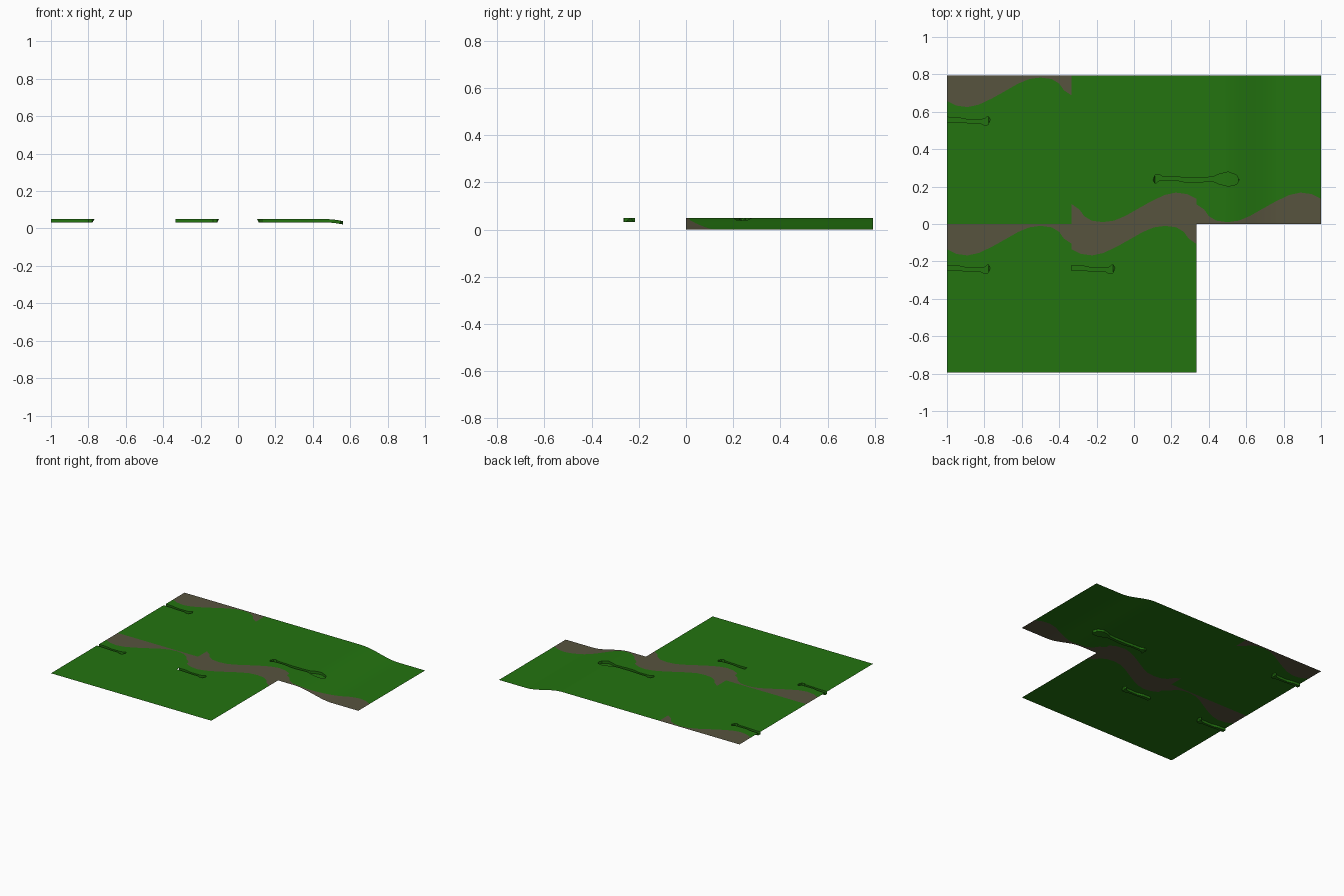
import bpy, bmesh, math

if "Cube" in bpy.data.objects:
    bpy.data.objects.remove(bpy.data.objects["Cube"])

W, D, TOP, DEPTH = 2 / 3, 0.793, 0.05, 0.018


def material(name, rgb):
    m = bpy.data.materials.new(name)
    m.diffuse_color = (*rgb, 1)
    m.use_nodes = True
    m.node_tree.nodes["Principled BSDF"].inputs["Base Color"].default_value = m.diffuse_color
    return m


GRASS = material("grass green", (0.017, 0.175, 0.005))
DIRT = material("dirt brown", (0.097, 0.088, 0.049))


def lerp(points, s, k):
    """Piecewise-linear lookup of column k; s is column 0."""
    for a, b in zip(points, points[1:]):
        if a[0] <= s <= b[0]:
            return a[k] + (b[k] - a[k]) * (s - a[0]) / (b[0] - a[0])
    return points[0][k] if s < points[0][0] else points[-1][k]


# depth of the wavy dirt border along one tile
BORDER = [(0, .135), (.05, .16), (.11, .168), (.17, .155), (.24, .122), (.31, .083),
          (.38, .043), (.44, .018), (.50, .010), (.56, .018), (.60, .042),
          (.625, .078), (W, .106)]

# grooves: position along the tile, near side, far side
CHANNEL = [(0, .222, .248), (.06, .224, .248), (.11, .235, .252), (.18, .234, .254),
           (.20, .232, .265), (.22, .216, .262), (.232, .235, .235), (W, .235, .235)]
POOL = [(0, .235, .235), (W - .229, .235, .235), (W - .215, .212, .262),
        (W - .17, .202, .278), (W - .12, .215, .266), (W - .09, .228, .252),
        (W - .04, .226, .248), (W, .222, .248)]


def ground(x):
    """Flat plateau that eases down to the low ground on the right."""
    u = min(1, max(0, (x - .47) / .31))
    return TOP * (1 - u * u * (3 - 2 * u))


def tile(name, x0, sx, y0, sy, groove):
    bm = bmesh.new()
    stops = {round(i * W / 48, 5) for i in range(49)}
    stops |= {round(p[0], 5) for p in groove + BORDER}
    cols = []
    for s in sorted(stops):
        x, lo, hi = x0 + sx * s, lerp(groove, s, 1), lerp(groove, s, 2)
        z = ground(x)
        low = z - (DEPTH if hi - lo > 1e-4 else 0)
        rows = [(0, z), (lerp(BORDER, s, 1), z), (lo, z), (lo, low), (hi, low), (hi, z), (D, z)]
        cols.append([bm.verts.new((x, y0 + sy * v, h)) for v, h in rows])
    for a, b in zip(cols, cols[1:]):
        for i in range(6):
            f = bm.faces.new((a[i], b[i], b[i + 1], a[i + 1]))
            f.material_index = 1 if i == 0 else 0
            if sx * sy < 0:
                f.normal_flip()
    # collapse the groove where it has no width
    bmesh.ops.remove_doubles(bm, verts=bm.verts, dist=1e-5)
    bmesh.ops.dissolve_degenerate(bm, edges=bm.edges, dist=1e-6)
    me = bpy.data.meshes.new(name)
    bm.to_mesh(me)
    bm.free()
    me.materials.append(GRASS)
    me.materials.append(DIRT)
    ob = bpy.data.objects.new(name, me)
    bpy.context.collection.objects.link(ob)
    bpy.context.view_layer.objects.active = ob
    ob.select_set(True)
    bpy.ops.object.shade_smooth_by_angle(angle=math.radians(30))
    ob.select_set(False)


# front row, dirt along the back edge
tile("front_left_tile", -1, 1, 0, -1, CHANNEL)
tile("front_middle_tile", -1 + W, 1, 0, -1, CHANNEL)
# back row, left tile with dirt along the back edge
tile("back_left_tile", -1, 1, D, -1, CHANNEL)
# turned tiles, dirt along the front edge; the right one slopes down
tile("back_middle_tile", 1 - W, -1, 0, 1, CHANNEL)
tile("back_slope_tile", 1, -1, 0, 1, POOL)
